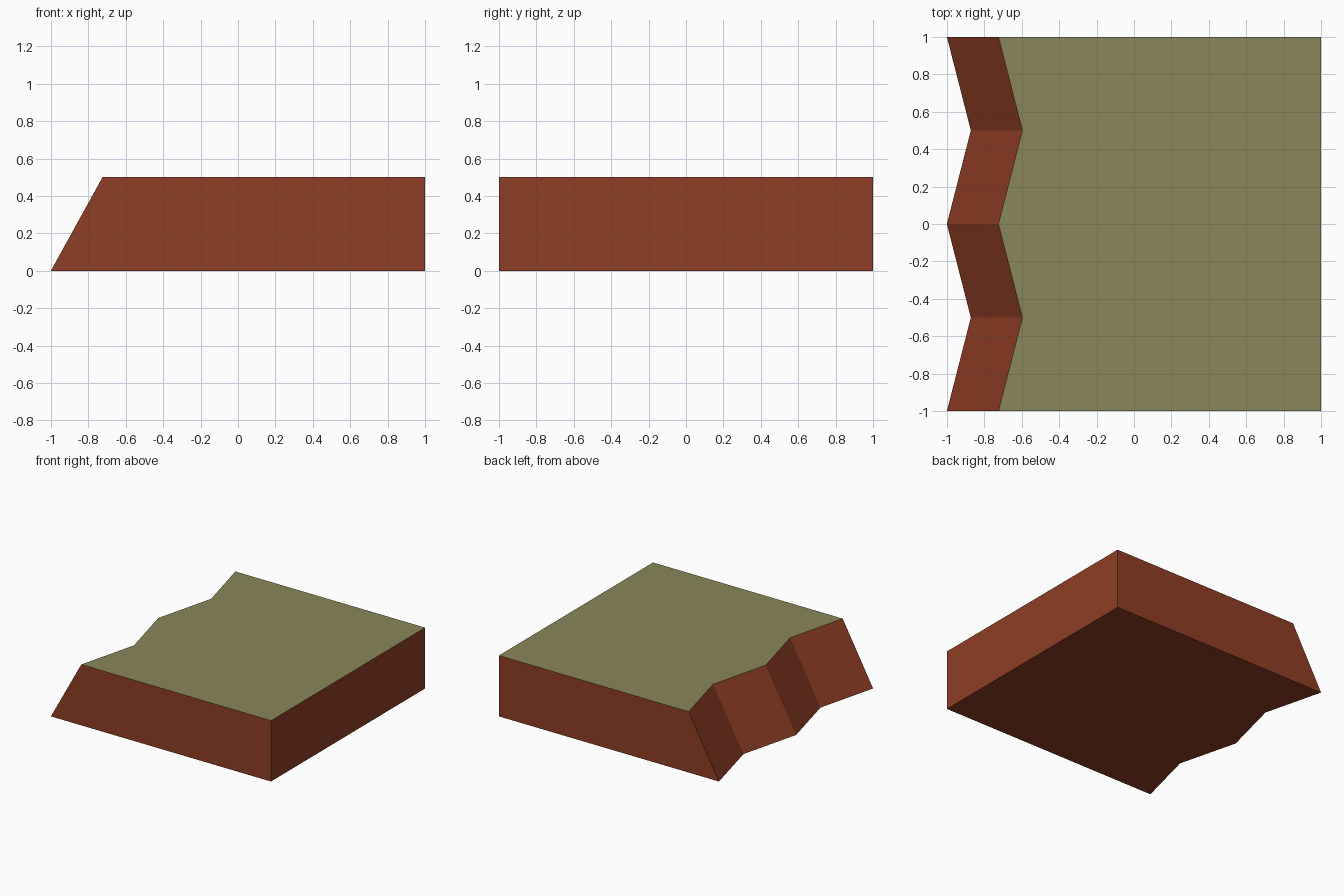
import bpy, bmesh

if "Cube" in bpy.data.objects:
    bpy.data.objects.remove(bpy.data.objects["Cube"])


def srgb(r, g, b):
    lin = lambda c: c / 12.92 if c <= 0.04045 else ((c + 0.055) / 1.055) ** 2.4
    return (lin(r / 255), lin(g / 255), lin(b / 255), 1)


def material(name, color):
    m = bpy.data.materials.new(name)
    m.diffuse_color = color
    m.use_nodes = True
    m.node_tree.nodes["Principled BSDF"].inputs["Base Color"].default_value = m.diffuse_color
    return m


HEIGHT = 0.5     # slab thickness
LEAN = 0.276     # how far the bank slopes back at the top
NOTCH = 0.128    # depth of the zigzag

# Ground slab with a sloping zigzag bank on the left
bm = bmesh.new()


def outline(z, lean):
    bank = [(-1 + lean + NOTCH * (i % 2), 1 - 0.5 * i) for i in range(5)]
    return [bm.verts.new((x, y, z)) for x, y in bank + [(1, -1), (1, 1)]]


low, high = outline(0, 0), outline(HEIGHT, LEAN)
bm.faces.new(low)
bm.faces.new(high)
for i in range(len(low)):
    j = (i + 1) % len(low)
    bm.faces.new((low[i], low[j], high[j], high[i]))
bmesh.ops.recalc_face_normals(bm, faces=bm.faces)

# Olive grass on top, brown earth elsewhere
for f in bm.faces:
    f.material_index = 1 if f.normal.z > 0.9 else 0

mesh = bpy.data.meshes.new("ground_slab")
bm.to_mesh(mesh)
bm.free()
mesh.materials.append(material("brown earth", srgb(143, 62, 37)))
mesh.materials.append(material("olive grass", srgb(138, 135, 89)))
slab = bpy.data.objects.new("ground_slab", mesh)
bpy.context.collection.objects.link(slab)
